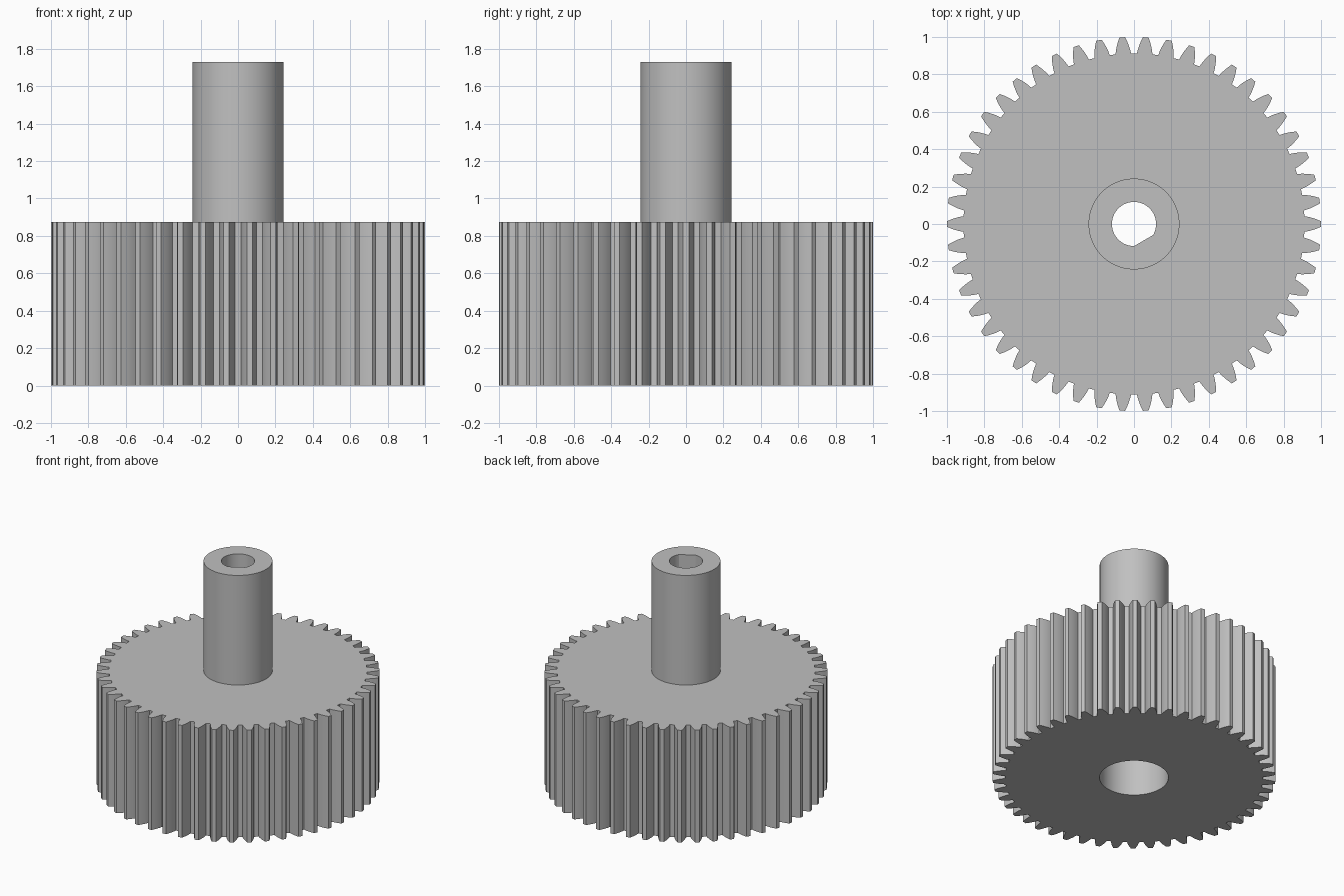
import bpy, bmesh, math

if "Cube" in bpy.data.objects:
    bpy.data.objects.remove(bpy.data.objects["Cube"])

TEETH, TIP, ROOT = 50, 1.0, 0.912
GEAR_TOP, HUB_TOP = 0.875, 1.73
HUB_R, BORE_R = 0.243, 0.118

grey = bpy.data.materials.new("plain_grey")
grey.diffuse_color = (0.53, 0.53, 0.53, 1)
grey.use_nodes = True
grey.node_tree.nodes["Principled BSDF"].inputs["Base Color"].default_value = grey.diffuse_color


def polar(r, a):
    return (r * math.cos(a), r * math.sin(a))


def circle(r, n=96):
    return [polar(r, 2 * math.pi * i / n) for i in range(n)]


def gear_outline():
    """Involute tooth flanks, 20 degree pressure angle, one tooth on +x."""
    pitch_r = TIP * TEETH / (TEETH + 2)
    base_r = pitch_r * math.cos(math.radians(20))
    inv = lambda a: math.tan(a) - a
    half = lambda r: (math.pi / (2 * TEETH) + inv(math.radians(20))
                      - inv(math.acos(base_r / r)))
    radii = [ROOT + (TIP - ROOT) * i / 4 for i in range(5)]
    pts = []
    for t in range(TEETH):
        c = 2 * math.pi * t / TEETH
        pts += [polar(r, c - half(r)) for r in radii]
        pts += [polar(r, c + half(r)) for r in reversed(radii)]
    return pts


def d_bore():
    """Circle with a flat facing the lower right."""
    start, sweep, n = math.radians(-30), math.radians(300), 60
    return [polar(BORE_R, start + sweep * i / n) for i in range(n + 1)]


def holed_prism(name, outer, inner, z0, z1):
    """Straight extrusion of an outline with a hole through it."""
    bm = bmesh.new()
    caps = [[], []]
    for loop in (outer, inner):
        n = len(loop)
        rings = [[bm.verts.new((x, y, z)) for x, y in loop] for z in (z0, z1)]
        for i in range(n):
            j = (i + 1) % n
            bm.faces.new((rings[0][i], rings[0][j], rings[1][j], rings[1][i]))
            for k in (0, 1):
                caps[k].append(bm.edges.get((rings[k][i], rings[k][j])))
    for edges in caps:
        bmesh.ops.triangle_fill(bm, use_beauty=True, edges=edges)
    bmesh.ops.recalc_face_normals(bm, faces=bm.faces)
    mesh = bpy.data.meshes.new(name)
    bm.to_mesh(mesh)
    bm.free()
    mesh.materials.append(grey)
    obj = bpy.data.objects.new(name, mesh)
    bpy.context.collection.objects.link(obj)
    bpy.ops.object.select_all(action='DESELECT')
    obj.select_set(True)
    bpy.context.view_layer.objects.active = obj
    bpy.ops.object.shade_smooth_by_angle(angle=math.radians(15))
    return obj


# Toothed wheel with a wide socket opening underneath
holed_prism("gear_wheel", gear_outline(), circle(HUB_R), 0, GEAR_TOP)
# Tall hub with a D-shaped shaft bore
holed_prism("hub", circle(HUB_R), d_bore(), GEAR_TOP, HUB_TOP)
